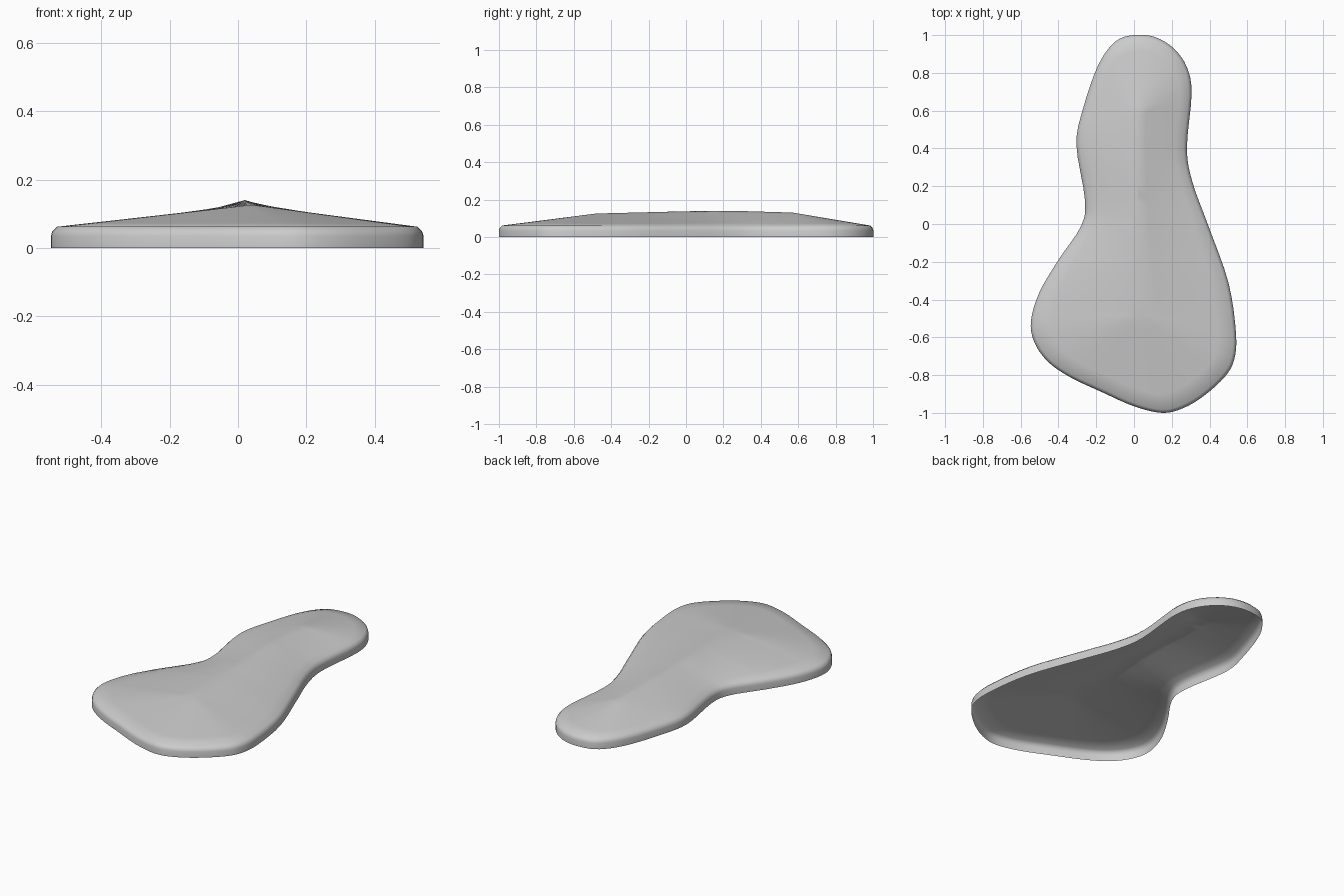
import bpy
import bmesh
from mathutils import Vector

cube = bpy.data.objects.get("Cube")
if cube:
    bpy.data.objects.remove(cube, do_unlink=True)

# Plan outline, clockwise from the back tip
OUTLINE = [
    (0, 1), (.11, .99), (.21, .93), (.28, .83), (.305, .69), (.28, .4),
    (.31, .22), (.39, 0), (.5, -.31), (.54, -.58), (.53, -.72), (.48, -.81),
    (.37, -.91), (.26, -.975), (.15, -1), (0, -.965), (-.17, -.89),
    (-.34, -.81), (-.46, -.725), (-.53, -.62), (-.545, -.51), (-.5, -.36),
    (-.4, -.19), (-.28, -.01), (-.26, .13), (-.305, .42), (-.27, .61),
    (-.19, .84), (-.1, .965),
]
# Ridge line running along the top
RIDGE = [(.04, -.48, .126), (.02, 0, .138), (.02, .27, .14), (.02, .57, .131)]
STEPS = 4
RIDGE_STEPS = 5


def spline(a, b, c, d, t):
    """Point between b and c on a smooth curve through all four."""
    return (b * 2 + (c - a) * t + (a * 2 - b * 5 + c * 4 - d) * t**2
            + (b * 3 - a - c * 3 + d) * t**3) / 2


def closed_curve(points):
    pts = [Vector((x, y, 0)) for x, y in points]
    n = len(pts)
    return [spline(pts[i - 1], pts[i], pts[(i + 1) % n], pts[(i + 2) % n], s / STEPS)
            for i in range(n) for s in range(STEPS)]


def ridge_points():
    pts = [Vector(p) for p in RIDGE]
    out = [a.lerp(b, s / RIDGE_STEPS)
           for a, b in zip(pts, pts[1:]) for s in range(RIDGE_STEPS)]
    return out + [pts[-1]]


def column(p, ridge):
    """Section from the bottom edge, round the shoulder, up to the ridge."""
    top = min(ridge, key=lambda r: abs(r.y - p.y))
    inward = Vector((top.x - p.x, top.y - p.y, 0)).normalized()
    up = Vector((0, 0, 1))
    wall = [p + inward * d + up * z
            for d, z in ((0, 0), (0, .035), (.004, .048), (.018, .062))]
    shoulder = wall[-1]
    slope = [shoulder.lerp(top, t / 6) for t in range(1, 7)]
    return wall + slope


# Hollow shell, open underneath
bm = bmesh.new()
ridge = ridge_points()
columns = [[bm.verts.new(v) for v in column(p, ridge)] for p in closed_curve(OUTLINE)]
for i, col in enumerate(columns):
    prev = columns[i - 1]
    for j in range(len(col) - 1):
        bm.faces.new((col[j], prev[j], prev[j + 1], col[j + 1]))
bmesh.ops.remove_doubles(bm, verts=bm.verts, dist=.0005)

# Soften the crown, leaving the wall and shoulder as they are
crown = [v for v in bm.verts if v.co.z > .075 and v.co.z < .125]
for _ in range(3):
    bmesh.ops.smooth_vert(bm, verts=crown, factor=.4,
                          use_axis_x=True, use_axis_y=True, use_axis_z=True)
bm.normal_update()
if sum(f.normal.z * f.calc_area() for f in bm.faces) < 0:
    bmesh.ops.reverse_faces(bm, faces=bm.faces)

mesh = bpy.data.meshes.new("curved_shell")
bm.to_mesh(mesh)
bm.free()
shell = bpy.data.objects.new("curved_shell", mesh)
bpy.context.collection.objects.link(shell)

# Plain light grey
grey = bpy.data.materials.new("light_grey")
grey.use_nodes = True
colour = (.6, .6, .6, 1)
grey.diffuse_color = colour
grey.node_tree.nodes["Principled BSDF"].inputs["Base Color"].default_value = colour
mesh.materials.append(grey)

bpy.context.view_layer.objects.active = shell
shell.select_set(True)
bpy.ops.object.shade_smooth_by_angle(angle=.9)
